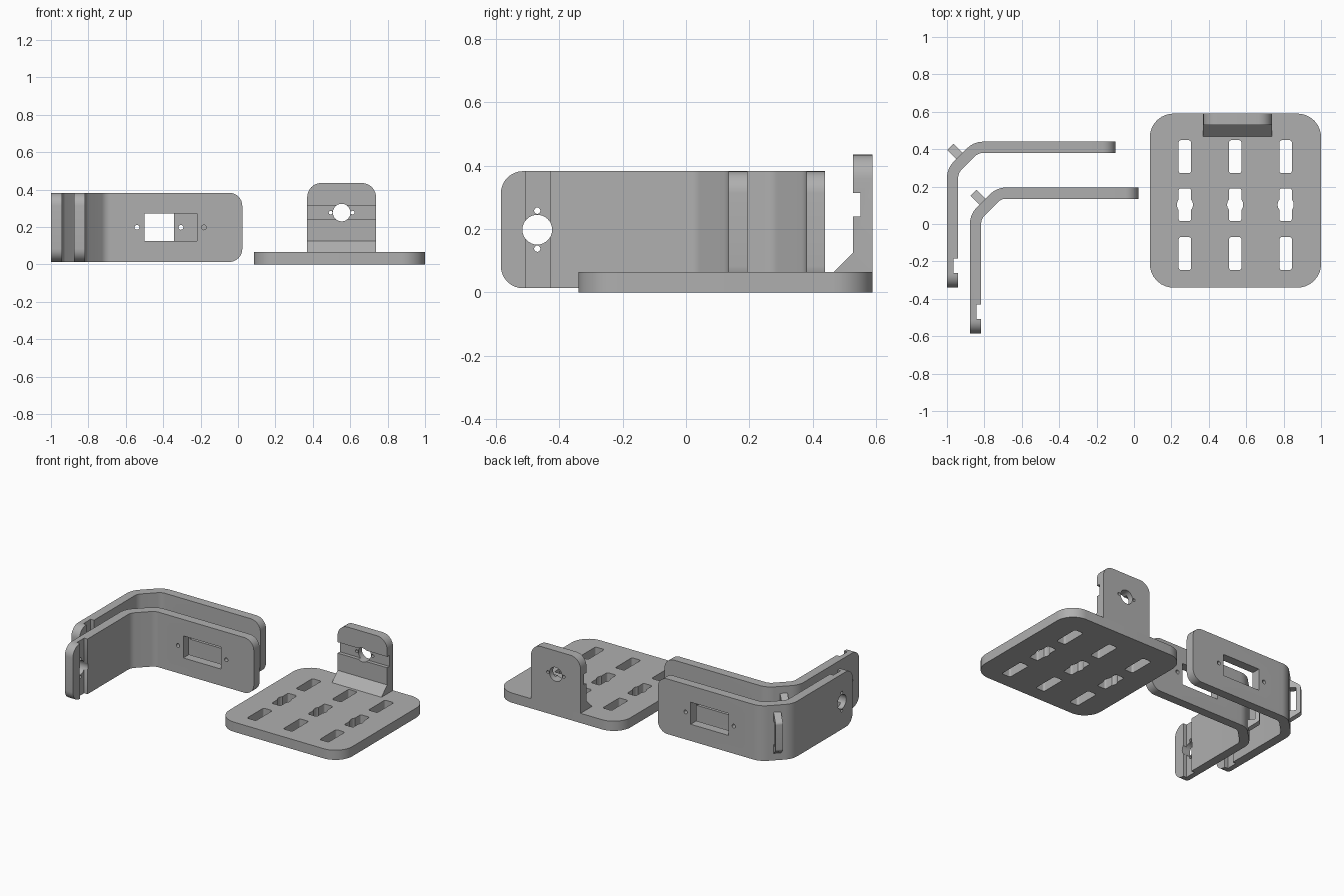
import bpy, bmesh, math
from mathutils import Vector

if "Cube" in bpy.data.objects:
    bpy.data.objects.remove(bpy.data.objects["Cube"], do_unlink=True)

grey = bpy.data.materials.new("plain_grey")
grey.use_nodes = True
grey.diffuse_color = (0.43, 0.43, 0.43, 1)
grey.node_tree.nodes["Principled BSDF"].inputs["Base Color"].default_value = (0.43, 0.43, 0.43, 1)


def outline(corners, steps=8):
    """Closed 2D outline; each corner is (u, v) or (u, v, radius)."""
    pts = []
    for i, c in enumerate(corners):
        p = Vector(c[:2])
        if len(c) == 2:
            pts.append(p)
            continue
        d1 = (Vector(corners[i - 1][:2]) - p).normalized()
        d2 = (Vector(corners[(i + 1) % len(corners)][:2]) - p).normalized()
        r, half = c[2], d1.angle(d2) / 2
        centre = p + (d1 + d2).normalized() * r / math.sin(half)
        a = p + d1 * r / math.tan(half) - centre
        b = p + d2 * r / math.tan(half) - centre
        for k in range(steps + 1):
            pts.append(centre + a.lerp(b, k / steps).normalized() * r)
    return pts


def box(u0, u1, v0, v1, r=0):
    corners = [(u0, v0), (u1, v0), (u1, v1), (u0, v1)]
    return outline([c + (r,) for c in corners] if r else corners)


def disc(u, v, r, n=32):
    return [Vector((u + r * math.cos(k * math.tau / n), v + r * math.sin(k * math.tau / n)))
            for k in range(n)]


def prism(name, pts, axis, lo, hi):
    """Extrude a 2D outline along an axis from lo to hi."""
    place = {"x": lambda u, v, w: (w, u, v),
             "y": lambda u, v, w: (u, w, v),
             "z": lambda u, v, w: (u, v, w)}[axis]
    bm = bmesh.new()
    rings = [[bm.verts.new(place(p.x, p.y, w)) for p in pts] for w in (lo, hi)]
    for ring in rings:
        bm.faces.new(ring)
    for i in range(len(pts)):
        j = (i + 1) % len(pts)
        bm.faces.new((rings[0][i], rings[0][j], rings[1][j], rings[1][i]))
    bmesh.ops.recalc_face_normals(bm, faces=bm.faces)
    mesh = bpy.data.meshes.new(name)
    bm.to_mesh(mesh)
    bm.free()
    mesh.materials.append(grey)
    obj = bpy.data.objects.new(name, mesh)
    bpy.context.collection.objects.link(obj)
    return obj


def activate(obj):
    bpy.ops.object.select_all(action="DESELECT")
    obj.select_set(True)
    bpy.context.view_layer.objects.active = obj


def cut(obj, pts, axis, lo, hi):
    cutter = prism("cutter", pts, axis, lo, hi)
    cutter.hide_render = True
    mod = obj.modifiers.new("cut", "BOOLEAN")
    mod.operation, mod.solver, mod.object = "DIFFERENCE", "EXACT", cutter
    activate(obj)
    bpy.ops.object.modifier_apply(modifier=mod.name)
    bpy.data.objects.remove(cutter, do_unlink=True)


def round_edges(obj, test, radius):
    """Round the edges whose two end points satisfy the test."""
    bm = bmesh.new()
    bm.from_mesh(obj.data)
    edges = [e for e in bm.edges if test(e.verts[0].co, e.verts[1].co)]
    bmesh.ops.bevel(bm, geom=edges, offset=radius, segments=8, profile=0.5, affect="EDGES")
    bm.to_mesh(obj.data)
    bm.free()


def smooth(obj):
    activate(obj)
    bpy.ops.object.shade_smooth_by_angle(angle=math.radians(30))


# Slotted base plate
plate = prism("base_plate", box(0.085, 1.0, -0.34, 0.59, 0.125), "z", 0, 0.065)
for x in (0.272, 0.541, 0.811):
    for y in (-0.158, 0.103, 0.36):
        cut(plate, box(x - 0.033, x + 0.033, y - 0.088, y + 0.088, 0.012), "z", -0.1, 0.2)
    cut(plate, disc(x, 0.103, 0.043), "z", -0.1, 0.2)
smooth(plate)

# Upright tab with sloped foot and cross groove
tab = prism("upright_tab", outline([
    (0.468, 0.065), (0.528, 0.125), (0.528, 0.24), (0.552, 0.24), (0.552, 0.314),
    (0.528, 0.314), (0.528, 0.435), (0.59, 0.435), (0.59, 0.065)]), "x", 0.37, 0.738)
round_edges(tab, lambda a, b: a.z > 0.42 and b.z > 0.42 and abs(a.x - b.x) < 0.01, 0.075)
cut(tab, disc(0.554, 0.277, 0.047), "y", 0.4, 0.7)
for side in (-1, 1):
    cut(tab, disc(0.554 + side * 0.059, 0.277, 0.01, 16), "y", 0.4, 0.7)
smooth(tab)


def bracket(name, dx, dy):
    """Bent arm with a shaft groove, a window and a cable loop."""
    arm = prism(name, outline([
        (-1.0, -0.34), (-1.0, 0.297, 0.12), (-0.857, 0.44, 0.12), (-0.1, 0.44),
        (-0.1, 0.38), (-0.832, 0.38, 0.06), (-0.94, 0.272, 0.06),
        (-0.94, -0.185), (-0.965, -0.185), (-0.965, -0.262), (-0.94, -0.262),
        (-0.94, -0.34)]), "z", 0.013, 0.383)
    # rounded free ends
    round_edges(arm, lambda a, b: abs(a.z - b.z) < 0.01 and
                (max(a.y, b.y) < -0.33 or min(a.x, b.x) > -0.11), 0.07)
    # shaft hole and its screw holes
    cut(arm, disc(-0.225, 0.198, 0.047), "x", -1.1, -0.85)
    for side in (-1, 1):
        cut(arm, disc(-0.225, 0.198 + side * 0.06, 0.01, 16), "x", -1.1, -0.85)
    # window and its screw holes
    cut(arm, box(-0.623, -0.343, 0.125, 0.273), "y", 0.3, 0.5)
    for x in (-0.663, -0.305):
        cut(arm, disc(x, 0.198, 0.013, 16), "y", 0.3, 0.5)
    smooth(arm)
    arm.location = (dx, dy, 0)
    # slotted loop on the outside of the bend
    loop = prism(name + "_cable_loop", outline([
        (-0.02, 0.06), (0.0, 0.06), (0.068, 0.105, 0.02), (0.068, 0.291, 0.02),
        (0.0, 0.336), (-0.02, 0.336)]), "y", -0.023, 0.023)
    cut(loop, box(0.0, 0.04, 0.118, 0.278), "y", -0.1, 0.1)
    smooth(loop)
    loop.location = (-0.933 + dx, 0.364 + dy, 0)
    loop.rotation_euler.z = math.radians(135)


bracket("rear_bracket", 0, 0)
bracket("front_bracket", 0.123, -0.245)
